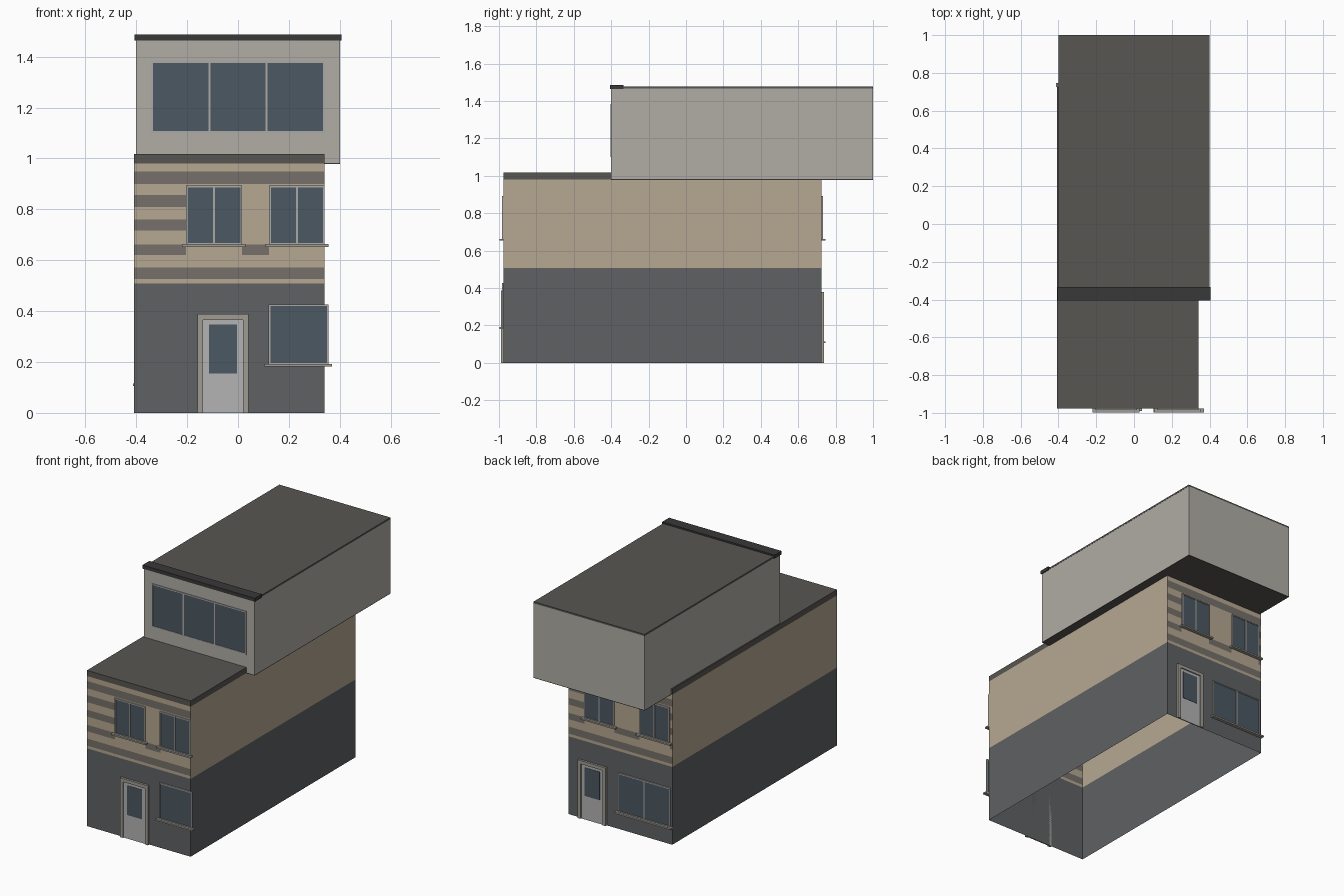
import bpy, bmesh

if "Cube" in bpy.data.objects:
    bpy.data.objects.remove(bpy.data.objects["Cube"])


def mat(name, r, g, b):
    m = bpy.data.materials.new(name)
    lin = [((c / 255 + 0.055) / 1.055) ** 2.4 for c in (r, g, b)]
    m.diffuse_color = (*lin, 1)
    m.use_nodes = True
    m.node_tree.nodes["Principled BSDF"].inputs["Base Color"].default_value = m.diffuse_color
    return m


TAN = mat("tan_render", 182, 167, 145)
BASE = mat("dark_base", 95, 97, 99)
STRIPE = mat("stripe_grey", 118, 112, 106)
ROOF = mat("roof_grey", 88, 86, 82)
EAVE = mat("eave_dark", 56, 56, 56)
CLAD = mat("pale_cladding", 176, 173, 165)
GLASS = mat("glass", 76, 88, 98)
FRAME = mat("frame_grey", 172, 170, 168)
TRIM = mat("trim_stone", 160, 155, 147)
DOOR = mat("door_grey", 180, 180, 180)


def finish(name, bm, mats):
    me = bpy.data.meshes.new(name)
    bm.to_mesh(me)
    bm.free()
    for m in mats:
        me.materials.append(m)
    ob = bpy.data.objects.new(name, me)
    bpy.context.collection.objects.link(ob)
    return ob


def box(name, x, y, z, m):
    bm = bmesh.new()
    bmesh.ops.create_cube(bm, size=1)
    for v in bm.verts:
        for i, (a, b) in enumerate((x, y, z)):
            v.co[i] = (a + b) / 2 + v.co[i] * abs(b - a)
    return finish(name, bm, [m])


def wall(name, place, us, zs, pick, flip):
    """Flat wall split into cells; pick(u, z) gives each cell's material."""
    bm = bmesh.new()
    mats = [BASE, TAN, STRIPE]
    grid = [[bm.verts.new(place(u, z)) for u in us] for z in zs]
    for j in range(len(zs) - 1):
        for i in range(len(us) - 1):
            q = [grid[j][i], grid[j][i + 1], grid[j + 1][i + 1], grid[j + 1][i]]
            f = bm.faces.new(q[::-1] if flip else q)
            m = pick((us[i] + us[i + 1]) / 2, (zs[j] + zs[j + 1]) / 2)
            f.material_index = mats.index(m)
    return finish(name, bm, mats)


def window(name, x0, x1, z0, z1, panes, y, s, sill=True, t=0.007, d=0.008):
    yy = (y, y + s * d)
    box(name + "_glass", (x0 + t, x1 - t), (y, y + s * d * 0.5), (z0 + t, z1 - t), GLASS)
    for k, z in enumerate((z0, z1 - t)):
        box(f"{name}_rail_{k}", (x0, x1), yy, (z, z + t), FRAME)
    step = (x1 - x0 - t) / panes
    for k in range(panes + 1):
        x = x0 + k * step
        box(f"{name}_stile_{k}", (x, x + t), yy, (z0 + t, z1 - t), FRAME)
    if sill:
        box(name + "_sill", (x0 - 0.016, x1 + 0.014), (y, y + s * 0.022), (z0 - 0.008, z0 + 0.002), TRIM)


def door(name, x0, x1, top, y, s):
    t = 0.022
    yy = (y, y + s * 0.014)
    for k, x in enumerate((x0, x1 - t)):
        box(f"{name}_jamb_{k}", (x, x + t), yy, (0, top), TRIM)
    box(name + "_lintel", (x0 + t, x1 - t), yy, (top - t, top), TRIM)
    box(name + "_panel", (x0 + t, x1 - t), (y, y + s * 0.007), (0, top - t), DOOR)
    box(name + "_glass", (x0 + 0.046, x1 - 0.046), (y, y + s * 0.009), (0.155, top - 0.04), GLASS)


# Overall extents of the lower storeys
XL, XR, YF, YB, ZT = -0.408, 0.341, -0.976, 0.724, 0.98
ROWS = [0, 0.508, 0.526, 0.572, 0.62, 0.662, 0.716, 0.76, 0.81, 0.856, 0.9, 0.948, ZT]


def striped(wins):
    """Stripes run full width at top and bottom, and break around windows."""
    def pick(x, z):
        if z < 0.508:
            return BASE
        row = max(i for i, r in enumerate(ROWS) if r < z)
        if row % 2:
            return TAN
        if row in (2, 10):
            return STRIPE
        if any(a < x < b for a, b in wins):
            return TAN
        between = wins[0][1] < x < wins[1][0]
        return TAN if between and row != 4 else STRIPE
    return pick


# Street and rear facades with their upper windows
front_wins = [(-0.204, 0.016), (0.122, XR)]
back_wins = [(-0.39, -0.172), (0.008, 0.226)]
for name, y, s, wins in (("front", YF, -1, front_wins), ("back", YB, 1, back_wins)):
    xs = sorted({XL, XR, *[e for w in wins for e in w]})
    wall(name + "_wall", lambda u, z: (u, y, z), xs, ROWS, striped(wins), s > 0)
    for k, (a, b) in enumerate(wins):
        window(f"{name}_upper_window_{k}", a, b, 0.661, 0.893, 2, y, s)

# Plain side walls, dark below and tan above (underside stays open)
for name, x in (("left", XL), ("right", XR)):
    wall(name + "_wall", lambda u, z: (x, u, z), [YF, YB], [0, 0.508, ZT],
         lambda u, z: BASE if z < 0.508 else TAN, x < 0)

# Ground floor openings
door("front_door", -0.16, 0.042, 0.388, YF, -1)
window("front_ground_window", 0.12, 0.356, 0.19, 0.427, 1, YF, -1)
door("back_door", 0.065, 0.267, 0.38, YB, 1)
window("back_ground_window", -0.396, -0.02, 0.113, 0.368, 2, YB, 1)

# Lower roof slab
box("lower_roof", (XL, XR), (YF, YB), (ZT, 1.017), ROOF)

# Overhanging top storey with dark underside, roof sheet and front eave
box("top_storey", (-0.4, 0.4), (-0.4, 1.0), (0.983, 1.466), CLAD)
box("top_storey_underside", (-0.4, 0.4), (-0.4, 1.0), (0.979, 0.983), ROOF)
box("upper_roof", (-0.401, 0.401), (-0.4, 1.0), (1.466, 1.477), ROOF)
box("front_eave", (-0.406, 0.406), (-0.405, -0.334), (1.464, 1.487), EAVE)
window("top_window", -0.342, 0.342, 1.1, 1.383, 3, -0.4, -1, sill=False, t=0.008, d=0.004)
